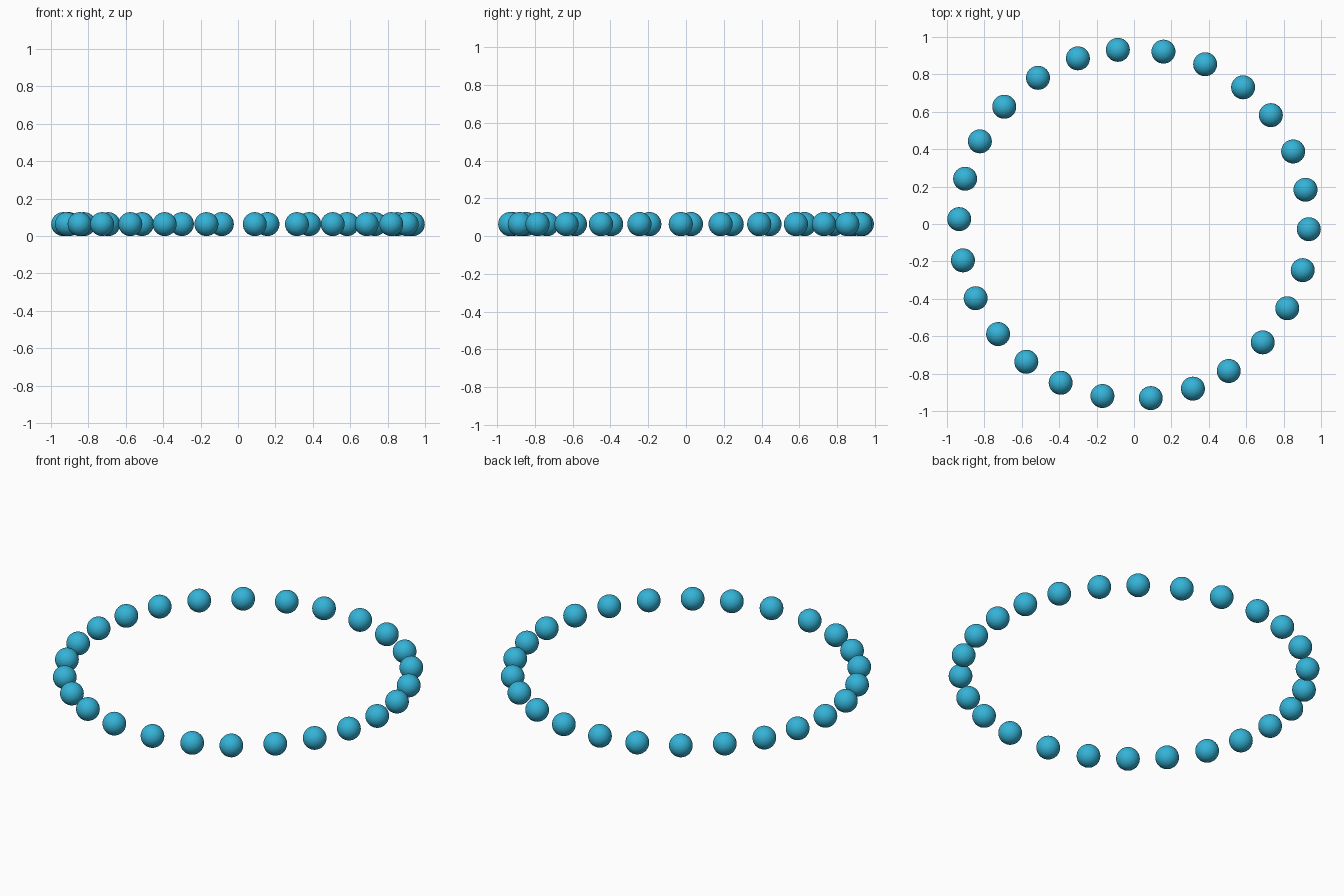
import bpy
import bmesh
from math import radians
from mathutils import Matrix, Vector

RING_RADIUS = 0.935
BEAD_RADIUS = 0.064

# Bead directions around the ring in degrees, slightly uneven as if strung by hand
BEAD_ANGLES = (
    -1.7, 11.3, 24.5, 38.5, 51.4, 66, 80.3, 95.3, 108.7, 123.3, 137.9, 151.8, 165,
    178.4, 192, 205.1, 219, 232, 245.2, 259.6, 275.5, 289.7, 302.8, 317.4, 331.2, 344.7,
)


def remove_default_cube():
    cube = bpy.data.objects.get("Cube")
    if cube:
        bpy.data.objects.remove(cube, do_unlink=True)


def make_material(name, colour):
    material = bpy.data.materials.new(name)
    material.use_nodes = True
    material.diffuse_color = colour
    shader = material.node_tree.nodes["Principled BSDF"]
    shader.inputs["Base Color"].default_value = colour
    return material


def make_bead_mesh(material):
    mesh = bpy.data.meshes.new("bead")
    bm = bmesh.new()
    bmesh.ops.create_uvsphere(bm, u_segments=32, v_segments=16, radius=BEAD_RADIUS)
    for face in bm.faces:
        face.smooth = True
    bm.to_mesh(mesh)
    bm.free()
    mesh.materials.append(material)
    return mesh


remove_default_cube()
turquoise = make_material("turquoise", (0.035, 0.45, 0.68, 1))
bead_mesh = make_bead_mesh(turquoise)

# Ring of loose beads resting on the ground, all sharing one mesh
for number, angle in enumerate(BEAD_ANGLES, start=1):
    bead = bpy.data.objects.new(f"bead_{number}", bead_mesh)
    offset = Matrix.Rotation(radians(angle), 3, "Z") @ Vector((RING_RADIUS, 0, 0))
    bead.location = offset + Vector((0, 0, BEAD_RADIUS))
    bpy.context.collection.objects.link(bead)
